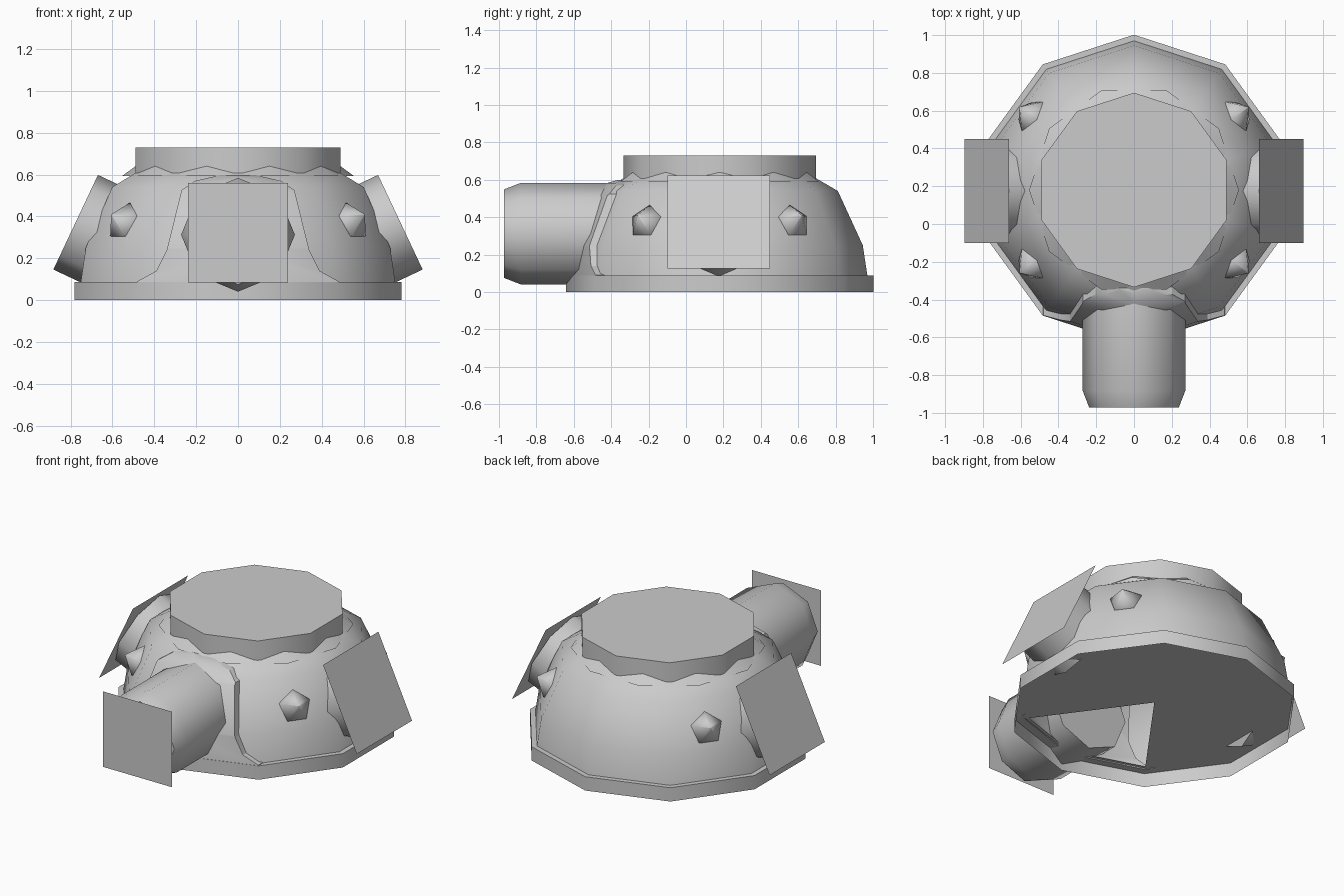
import bpy, bmesh, math
from mathutils import Vector, Matrix

if "Cube" in bpy.data.objects:
    bpy.data.objects.remove(bpy.data.objects["Cube"])

CY = 0.18   # y of the body's vertical axis
SIDES = 10
grey = bpy.data.materials.new("plain grey")
grey.diffuse_color = (0.6, 0.6, 0.6, 1)
grey.use_nodes = True
grey.node_tree.nodes["Principled BSDF"].inputs["Base Color"].default_value = grey.diffuse_color


def select(ob):
    bpy.ops.object.select_all(action='DESELECT')
    ob.select_set(True)
    bpy.context.view_layer.objects.active = ob


def finish(bm, name, smooth=None, normals=True):
    if normals:
        bmesh.ops.recalc_face_normals(bm, faces=bm.faces)
    me = bpy.data.meshes.new(name)
    bm.to_mesh(me)
    bm.free()
    me.materials.append(grey)
    ob = bpy.data.objects.new(name, me)
    bpy.context.collection.objects.link(ob)
    if smooth:
        select(ob)
        bpy.ops.object.shade_smooth_by_angle(angle=math.radians(smooth))
    return ob


def lathe(name, profile, sides, matrix, smooth, cap_start=False, cap_end=False):
    """Revolve (radius, height) points about local z, first vertex on local +y."""
    bm = bmesh.new()
    rings = []
    for r, z in profile:
        angles = [math.pi / 2 + math.tau * i / sides for i in range(sides)]
        rings.append([bm.verts.new(matrix @ Vector((r * math.cos(a), r * math.sin(a), z)))
                      for a in angles])
    for a, b in zip(rings, rings[1:]):
        for i in range(sides):
            j = (i + 1) % sides
            bm.faces.new((a[i], a[j], b[j], b[i]))
    if cap_start:
        bm.faces.new(rings[0][::-1])
    if cap_end:
        bm.faces.new(rings[-1])
    return finish(bm, name, smooth)


def plate(name, matrix, w, h):
    bm = bmesh.new()
    bm.faces.new([bm.verts.new(matrix @ Vector((x * w / 2, y * h / 2, 0)))
                  for x, y in ((-1, -1), (1, -1), (1, 1), (-1, 1))])
    return finish(bm, name, normals=False)


def facing(pos, direction):
    """Frame whose z points along direction and whose y points up."""
    return Matrix.Translation(pos) @ Vector(direction).to_track_quat('Z', 'Y').to_matrix().to_4x4()


body = Matrix.Translation((0, CY, 0))

# Base rim, dome, shoulder under the lid, and lid
lathe("base_rim", [(.822, 0), (.822, .087), (.74, .087)], SIDES, body, 40)
lathe("dome", [(.79, .087), (.765, .25), (.632, .54), (.515, .608), (.45, .64)], SIDES, body, 45)
lathe("shoulder", [(.555, .592), (.49, .64)], SIDES,
      body @ Matrix.Rotation(math.radians(18), 4, 'Z'), 45)
lathe("top_lid", [(.515, .59), (.515, .73)], SIDES, body, 40, cap_end=True)

# Floor fan, left open under the front barrel
bm = bmesh.new()
hub = bm.verts.new((0, CY, .083))
rim = [bm.verts.new((.815 * math.cos(a), CY + .815 * math.sin(a), .083))
       for a in (math.radians(-54 + 36 * i) for i in range(9))]
for a, b in zip(rim, rim[1:]):
    bm.faces.new((hub, b, a))
finish(bm, "floor", normals=False)

# Raised front mantle: a thicker dome skin trimmed to an arched outline
mantle = lathe("front_mantle", [(.82, .086), (.805, .25), (.69, .515), (.605, .582), (.53, .603)],
               SIDES, body, 45)
half = [(.49, .05), (.48, .09), (.39, .14), (.34, .24), (.27, .525), (.205, .57), (.08, .598)]
outline = half + [(-x, z) for x, z in reversed(half)]
bm = bmesh.new()
face = bm.faces.new([bm.verts.new((x, -1.2, z)) for x, z in outline])
ext = bmesh.ops.extrude_face_region(bm, geom=[face])
bmesh.ops.translate(bm, vec=(0, 1.2, 0),
                    verts=[v for v in ext['geom'] if isinstance(v, bmesh.types.BMVert)])
cutter = finish(bm, "outline_cutter")
cutter.hide_render = True
solid = mantle.modifiers.new("thickness", 'SOLIDIFY')
solid.thickness, solid.offset = .06, -1
trim = mantle.modifiers.new("trim", 'BOOLEAN')
trim.object, trim.operation, trim.solver = cutter, 'INTERSECT', 'EXACT'
select(mantle)
bpy.ops.object.convert(target='MESH')
bpy.ops.object.shade_smooth_by_angle(angle=math.radians(45))
bpy.data.objects.remove(cutter)

# Front barrel with a bevelled end and a square plate just ahead of it
barrel = facing((0, -.4, .312), (0, -1, 0))
lathe("front_barrel", [(.272, 0), (.272, .482), (.237, .572)], 8, barrel, 50, True, True)
plate("front_plate", facing((0, -1, .322), (0, -1, 0)), .48, .475)

# Tilted side ports with square plates, and the corner studs
for side, s in (("right", 1), ("left", -1)):
    n = Vector((s * .906, 0, .427)).normalized()
    centre = Vector((s * .776, CY - .005, .372))
    lathe(side + "_port", [(.25, -.25), (.25, 0)], 8, facing(centre, n), 50, True, True)
    plate(side + "_plate", facing(centre + n * .004, n), .55, .55)
    for end, e in (("back", 1), ("front", -1)):
        n = Vector((s * .733, e * .533, .423)).normalized()
        stud = facing((s * .543, CY + e * .393, .373), n)
        lathe(f"{end}_{side}_stud", [(.09, -.02), (.097, .01), (.002, .085)], 5, stud, 70,
              True, True)
